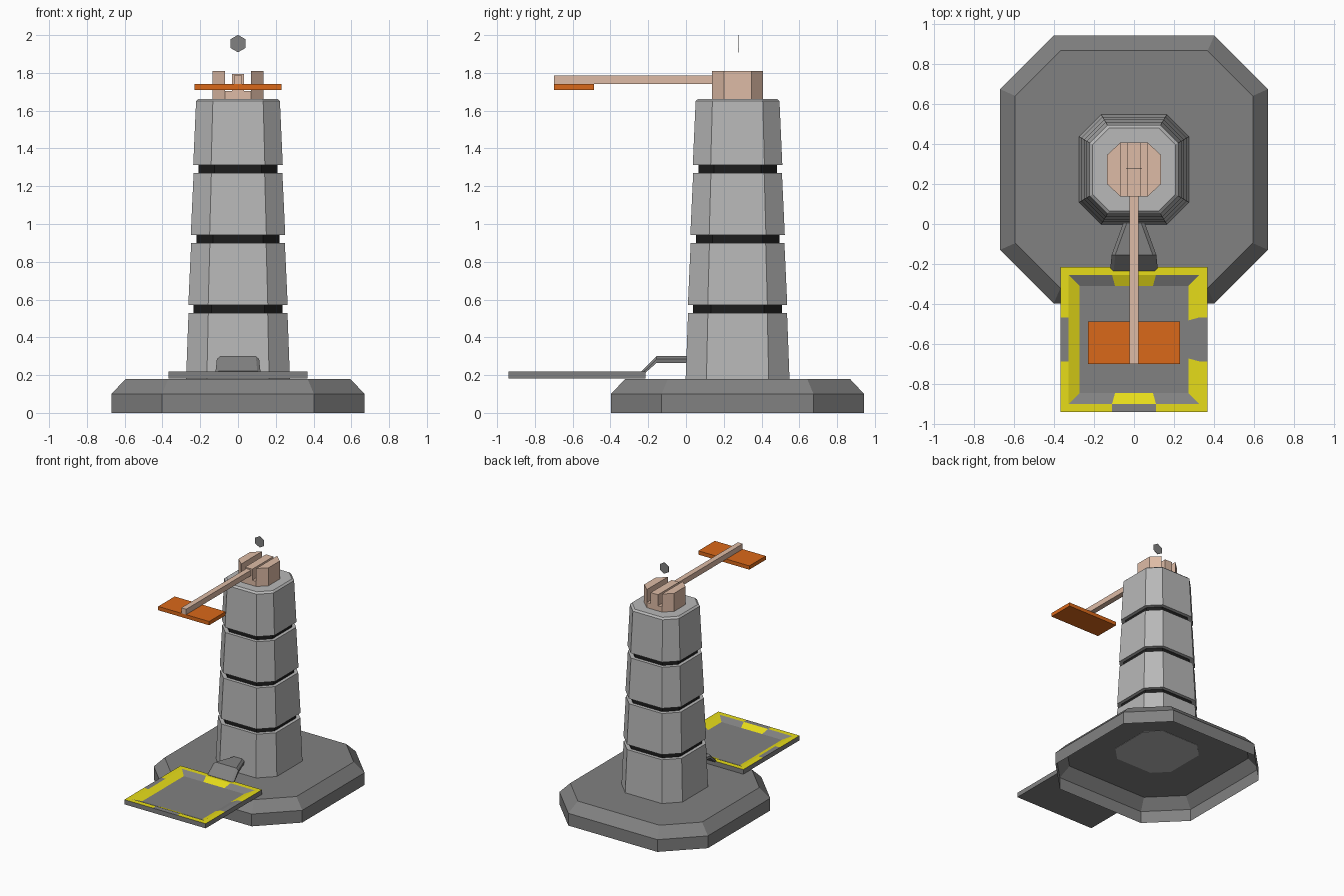
import bpy
import bmesh

if "Cube" in bpy.data.objects:
    bpy.data.objects.remove(bpy.data.objects["Cube"])

CY = 0.273  # tower axis in y


def material(name, r, g, b):
    m = bpy.data.materials.new(name)
    m.diffuse_color = (r, g, b, 1)
    m.use_nodes = True
    m.node_tree.nodes["Principled BSDF"].inputs["Base Color"].default_value = m.diffuse_color
    return m


STONE = material("stone", 0.48, 0.48, 0.48)
DARK = material("dark_stone", 0.22, 0.22, 0.22)
BLACK = material("black_band", 0.012, 0.012, 0.012)
WOOD = material("pale_wood", 0.73, 0.50, 0.38)
ORANGE = material("orange", 0.70, 0.14, 0.01)
YELLOW = material("yellow", 0.80, 0.72, 0.01)


def loft(name, rings, mats, bottom=True, top=True, pick=None):
    """Skin a stack of equal-length closed rings with quads."""
    bm = bmesh.new()
    loops = [[bm.verts.new(p) for p in ring] for ring in rings]
    n = len(loops[0])
    for level, (a, b) in enumerate(zip(loops, loops[1:])):
        for i in range(n):
            j = (i + 1) % n
            f = bm.faces.new((a[i], a[j], b[j], b[i]))
            if pick:
                f.material_index = pick(level, i)
    if bottom:
        bm.faces.new(loops[0][::-1])
    if top:
        bm.faces.new(loops[-1])
    if bottom and top:
        bmesh.ops.recalc_face_normals(bm, faces=bm.faces)
    me = bpy.data.meshes.new(name)
    bm.to_mesh(me)
    bm.free()
    for m in mats:
        me.materials.append(m)
    ob = bpy.data.objects.new(name, me)
    bpy.context.collection.objects.link(ob)
    return ob


def octagon(h, z, ratio=0.6):
    c = h * ratio
    pts = [(c, -h), (h, -c), (h, c), (c, h), (-c, h), (-h, c), (-h, -c), (-c, -h)]
    return [(x, y + CY, z) for x, y in pts]


def box(name, x0, x1, y0, y1, z0, z1, mat):
    rings = [[(x0, y0, z), (x1, y0, z), (x1, y1, z), (x0, y1, z)] for z in (z0, z1)]
    return loft(name, rings, [mat])


# base: hollow underneath, chamfered top
loft("base", [octagon(0.67, 0), octagon(0.67, 0.10), octagon(0.595, 0.18, 0.62)],
     [DARK], bottom=False)

# tower: four tapering blocks with recessed black bands between
blocks = [(0.178, 0.53, 0.275, 0.262), (0.572, 0.90, 0.263, 0.248),
          (0.943, 1.27, 0.250, 0.235), (1.312, 1.65, 0.237, 0.222)]
for i, (z0, z1, h0, h1) in enumerate(blocks):
    rings = [octagon(h0, z0), octagon(h1, z1)]
    if i == 3:
        rings.append(octagon(0.208, 1.663))
    loft(f"tower_block_{i + 1}", rings, [STONE])
    if i < 3:
        h = h1 - 0.027
        loft(f"tower_band_{i + 1}", [octagon(h, z1 - 0.005), octagon(h, blocks[i + 1][0] + 0.005)],
             [BLACK])

# head: slotted floor with a cheek on each side
box("head_floor", -0.068, 0.068, 0.138, 0.408, 1.66, 1.705, WOOD)
for side, s in (("left", -1), ("right", 1)):
    outline = [(0.068, 0.138), (0.135, 0.20), (0.135, 0.346), (0.068, 0.408)]
    loft(f"head_cheek_{side}", [[(s * x, y, z) for x, y in outline] for z in (1.66, 1.81)], [WOOD])

# arm and hanging paddle
box("arm_root", -0.033, 0.033, 0.138, 0.408, 1.70, 1.795, WOOD)
box("arm", -0.022, 0.022, -0.70, 0.14, 1.74, 1.785, WOOD)
box("paddle", -0.23, 0.23, -0.70, -0.488, 1.71, 1.741, ORANGE)

# floating marker: thin upright hexagon
hexagon = [(0, 0.046), (0.04, 0.023), (0.04, -0.023), (0, -0.046), (-0.04, -0.023), (-0.04, 0.023)]
loft("floating_marker", [[(x, y, 1.955 + z) for x, z in hexagon] for y in (0.279, 0.281)], [DARK])


# landing tray: each side split in three so the warning stripes can be coloured
def tray_ring(hx, hy, z, gap=0.11):
    pts = [(-hx, -hy), (-gap, -hy), (gap, -hy), (hx, -hy), (hx, -gap), (hx, gap),
           (hx, hy), (gap, hy), (-gap, hy), (-hx, hy), (-hx, gap), (-hx, -gap)]
    return [(x, y - 0.578, z) for x, y in pts]


def stripe(level, i):
    if level == 1:                       # flat rim: gaps at front, right, left
        return 0 if i in (1, 4, 10) else 1
    if level == 2:                       # inner slope
        return 1 if i in (1, 3, 5, 7, 9, 10, 11) else 0
    return 0


loft("landing_tray", [tray_ring(0.367, 0.363, 0.182), tray_ring(0.367, 0.363, 0.22),
                      tray_ring(0.327, 0.323, 0.22), tray_ring(0.272, 0.268, 0.196, 0.095)],
     [DARK, YELLOW], pick=stripe)

# chute from tower to tray: (y, bottom, top, half width)
sections = [(0.03, 0.265, 0.30, 0.045), (-0.155, 0.265, 0.30, 0.112), (-0.235, 0.195, 0.222, 0.12)]
loft("chute", [[(-w, y, b), (w, y, b), (w, y, t - 0.015), (w - 0.018, y, t),
                (0.018 - w, y, t), (-w, y, t - 0.015)] for y, b, t, w in sections], [DARK])
